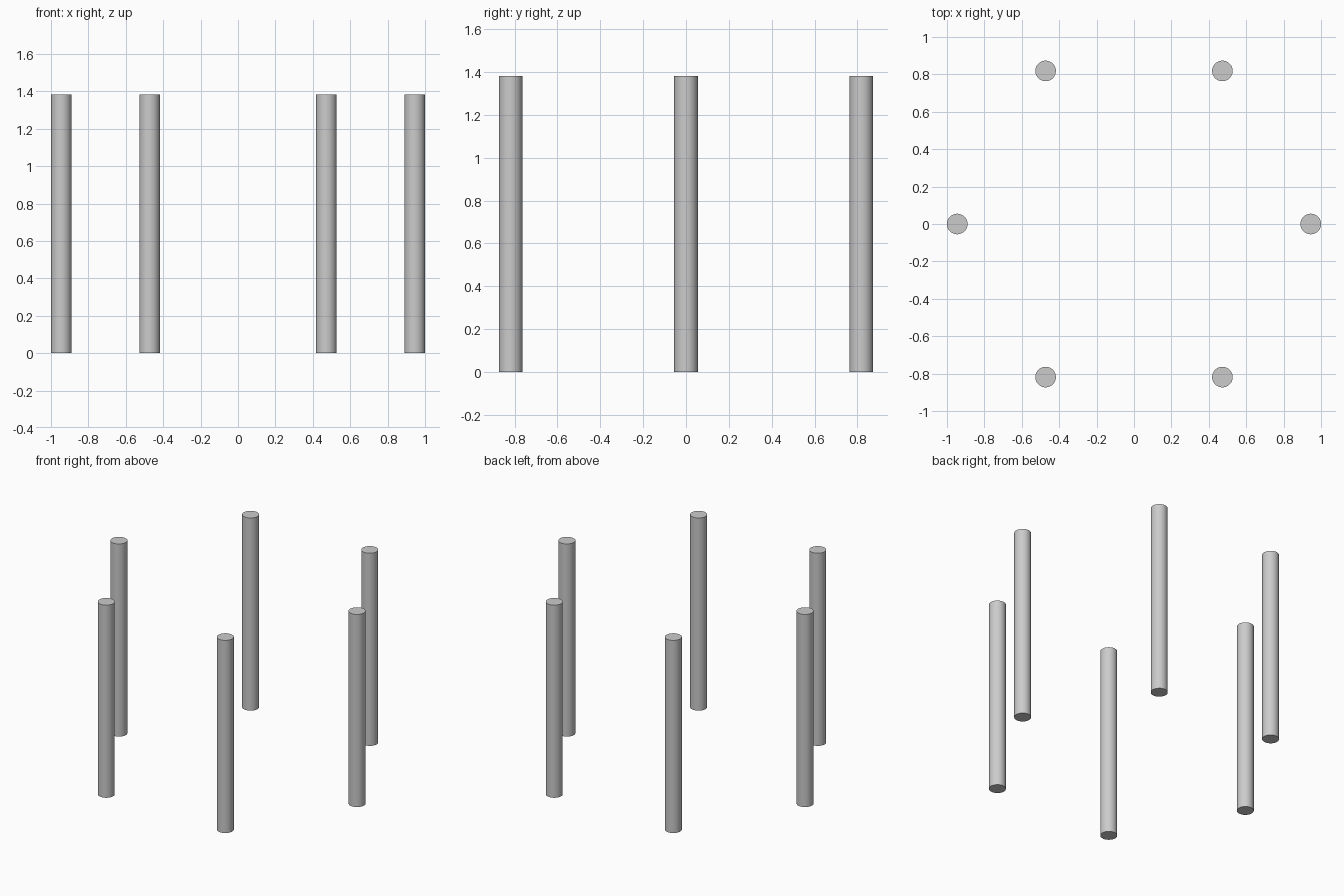
import bpy
from math import cos, sin, radians

if "Cube" in bpy.data.objects:
    bpy.data.objects.remove(bpy.data.objects["Cube"])

POST_RADIUS = 0.055
RING_RADIUS = 0.945
HEIGHT = 1.382


def add_post(index):
    """One round upright post standing on the ground, on the ring."""
    angle = radians(60 * index)
    bpy.ops.mesh.primitive_cylinder_add(
        vertices=48, radius=POST_RADIUS, depth=HEIGHT,
        location=(RING_RADIUS * cos(angle), RING_RADIUS * sin(angle), HEIGHT / 2))
    post = bpy.context.object
    post.name = f"post_{index + 1}"
    bpy.ops.object.shade_smooth_by_angle(angle=radians(30))


# Six posts at the corners of a hexagon
for i in range(6):
    add_post(i)
